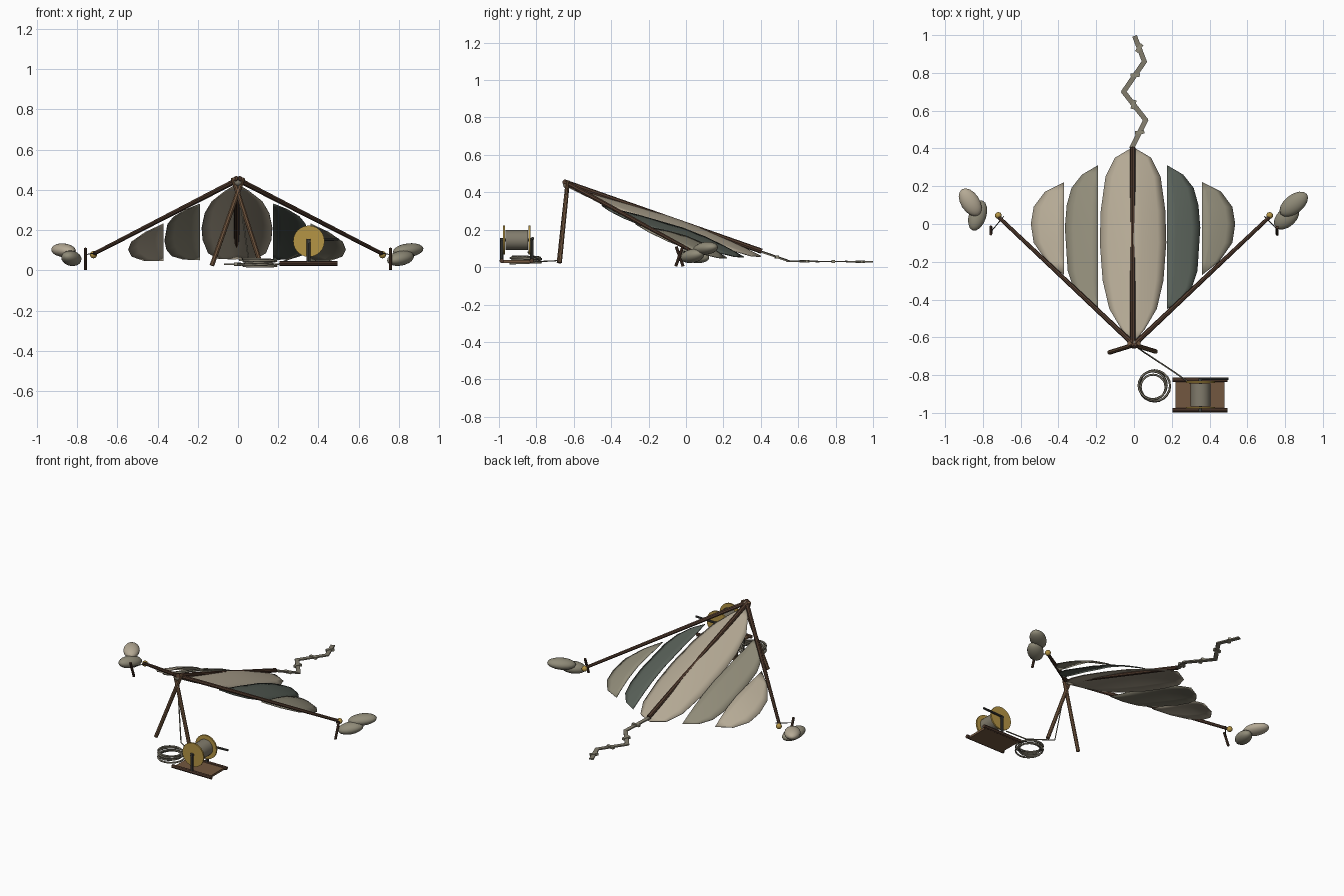
import bpy, bmesh, math
from mathutils import Vector

cube = bpy.data.objects.get("Cube")
if cube:
    bpy.data.objects.remove(cube)


def material(name, *rgb):
    m = bpy.data.materials.new(name)
    m.use_nodes = True
    m.diffuse_color = (*rgb, 1)
    bsdf = next(n for n in m.node_tree.nodes if n.type == 'BSDF_PRINCIPLED')
    bsdf.inputs["Base Color"].default_value = (*rgb, 1)
    return m


BEIGE = material("pale canvas", .46, .40, .30)
GREY = material("grey canvas", .28, .26, .19)
GREEN = material("dark green canvas", .10, .12, .10)
DARK = material("dark wood", .085, .045, .028)
WOOD = material("brown wood", .17, .095, .05)
BRASS = material("brass", .46, .30, .06)
ROPE = material("rope", .22, .20, .15)
IRON = material("dark iron", .05, .05, .045)


def finish(name, bm, mat, angle=35):
    bmesh.ops.recalc_face_normals(bm, faces=bm.faces)
    me = bpy.data.meshes.new(name)
    bm.to_mesh(me)
    bm.free()
    me.materials.append(mat)
    ob = bpy.data.objects.new(name, me)
    bpy.context.collection.objects.link(ob)
    bpy.ops.object.select_all(action='DESELECT')
    ob.select_set(True)
    bpy.context.view_layer.objects.active = ob
    bpy.ops.object.shade_smooth_by_angle(angle=math.radians(angle))
    return ob


def rod(name, a, b, r, mat, r2=None, sides=8):
    a, b = Vector(a), Vector(b)
    bm = bmesh.new()
    bmesh.ops.create_cone(bm, cap_ends=True, segments=sides, radius1=r,
                          radius2=r if r2 is None else r2, depth=(b - a).length)
    ob = finish(name, bm, mat)
    ob.rotation_euler = (b - a).to_track_quat('Z', 'Y').to_euler()
    ob.location = (a + b) / 2
    return ob


def ball(name, loc, size, mat, rot=(0, 0, 0)):
    bm = bmesh.new()
    bmesh.ops.create_uvsphere(bm, u_segments=16, v_segments=10, radius=1)
    ob = finish(name, bm, mat)
    ob.location, ob.scale, ob.rotation_euler = loc, size, rot
    return ob


def box(name, loc, size, mat, turn=0):
    bm = bmesh.new()
    bmesh.ops.create_cube(bm, size=1)
    ob = finish(name, bm, mat)
    ob.location, ob.scale, ob.rotation_euler = loc, size, (0, 0, turn)
    return ob


def line(name, pts, r, mat, cyclic=False):
    cu = bpy.data.curves.new(name, 'CURVE')
    cu.dimensions = '3D'
    cu.bevel_depth, cu.bevel_resolution, cu.use_fill_caps = r, 1, True
    sp = cu.splines.new('POLY')
    sp.points.add(len(pts) - 1)
    for p, co in zip(sp.points, pts):
        p.co = (*co, 1)
    sp.use_cyclic_u = cyclic
    cu.materials.append(mat)
    ob = bpy.data.objects.new(name, cu)
    bpy.context.collection.objects.link(ob)


def sail_height(x, y):
    return .44 - .346 * (y + .64) - .2 * abs(x)


def sail(name, root, profile, sides, mat):
    """Billowed cloth panel: profile lists (y, width) measured from the root edge."""
    bm = bmesh.new()
    y0, y1 = profile[0][0], profile[-1][0]
    cols = 4
    for s in sides:
        rows = []
        for y, w in profile:
            t = (y - y0) / (y1 - y0)
            row = []
            for i in range(cols + 1):
                u = i / cols
                x = root + u * w
                puff = .03 * math.sin(math.pi * t ** 1.3) * (1 - u * u) - .014 * t ** 4
                row.append(bm.verts.new((s * x - .005, y, sail_height(x, y) + puff - .008)))
            rows.append(row)
        for a, b in zip(rows, rows[1:]):
            for i in range(cols):
                bm.faces.new((a[i], a[i + 1], b[i + 1], b[i]))
    bmesh.ops.remove_doubles(bm, verts=bm.verts, dist=.0005)
    ob = finish(name, bm, mat, 30)
    mod = ob.modifiers.new("cloth thickness", 'SOLIDIFY')
    mod.thickness = .005
    mod.offset = 0


# Sail panels
center = [(-.62, .01), (-.56, .06), (-.45, .125), (-.3, .16), (-.1, .175), (.07, .17),
          (.25, .145), (.35, .095), (.4, .01)]
middle = [(-.45, 0), (-.41, .07), (-.34, .13), (-.25, .16), (-.02, .175), (.1, .165),
          (.19, .14), (.26, .085), (.31, 0)]
outer = [(-.27, 0), (-.2, .09), (-.1, .16), (0, .175), (.09, .16), (.17, .1), (.22, 0)]
sail("center_sail", 0, center, (-1, 1), BEIGE)
sail("right_middle_sail", .185, middle, (-1,), GREY)
sail("left_middle_sail", .18, middle, (1,), GREEN)
sail("right_outer_sail", .365, outer, (-1,), BEIGE)
sail("left_outer_sail", .365, outer, (1,), GREY)

# Frame poles and crossed legs
rod("spine_pole", (-.007, -.65, .455), (-.007, .405, .085), .014, DARK)
rod("right_leg", (.025, -.632, .46), (-.13, -.68, .024), .012, WOOD)
rod("left_leg", (-.025, -.632, .46), (.115, -.675, .024), .012, WOOD)
ball("apex_binding", (0, -.635, .44), (.022, .022, .022), ROPE)

# Wing tips: spar, brass knob, stake, tie and floats
for s, side in ((-1, "right"), (1, "left")):
    rod(side + "_spar", (-s * .012, -.65, .457), (s * .715, .035, .083), .014, DARK, .010)
    ball(side + "_knob", (s * .718, .045, .078), (.018, .018, .018), BRASS)
    foot = Vector((s * .758, -.035 - s * .02, .004))
    top = Vector((s * .758, -.035 + s * .018, .11))
    rod(side + "_stake", foot, top, .008, DARK)
    line(side + "_tie", [(s * .69, .04, .09), tuple(foot.lerp(top, .7))], .0025, IRON)
turn = math.radians
ball("right_outer_float", (-.867, .115, .1), (.082, .05, .034), BEIGE, (0, turn(4), turn(-57)))
ball("right_inner_float", (-.828, .045, .06), (.084, .046, .037), GREY, (0, turn(8), turn(72)))
ball("left_outer_float", (.846, .105, .1), (.088, .05, .034), GREY, (0, turn(-6), turn(38)))
ball("left_inner_float", (.808, .035, .06), (.08, .05, .036), GREY, (0, turn(-10), turn(42)))

# Zigzag ribbon tail with knots
path = [Vector(p) for p in ((-.01, .405, .082), (.062, .55, .032), (-.055, .70, .03),
                            (.055, .86, .03), (.005, .99, .028))]
for i, (a, b) in enumerate(zip(path, path[1:])):
    d = b - a
    strip = box(f"tail_strip_{i + 1}", (a + b) / 2, (d.length + .012, .026, .008), ROPE)
    strip.rotation_euler = d.to_track_quat('X', 'Z').to_euler()
    box(f"tail_knot_{i + 1}", a.lerp(b, .55), (.05, .018, .015), GREY,
        math.atan2(d.y, d.x) - 1.0)

# Reel: base, runners, flanges, drum, posts, crank
box("reel_base", (.35, -.905, .03), (.26, .16, .014), WOOD)
for y, place in ((-.985, "front"), (-.825, "back")):
    rod(place + "_runner", (.205, y, .034), (.495, y, .034), .012, DARK)
    rod(place + "_post", (.35, y, .035), (.35, y, .155), .01, IRON)
    inner = y + .012 if y < -.9 else y - .012
    rod(place + "_flange", (.352, inner - .005, .145), (.352, inner + .005, .145),
        .078, BRASS, sides=24)
rod("reel_drum", (.352, -.965, .145), (.352, -.845, .145), .053, ROPE, sides=20)
rod("reel_axle", (.352, -.995, .145), (.352, -.815, .145), .009, IRON)
rod("reel_crank", (.352, -.82, .15), (.5, -.82, .155), .007, IRON)

# Tether and coiled rope
line("tether", [(0, -.64, .43), (.055, -.68, .035), (.2, -.775, .03), (.3, -.845, .08)],
     .004, ROPE)
for k in range(5):
    r = .082 - .008 * (k % 3)
    cx, cy = .103 + .006 * math.cos(k * 2.2), -.858 + .006 * math.sin(k * 2.2)
    ring = [(cx + r * math.cos(j * math.tau / 20), cy + r * math.sin(j * math.tau / 20),
             .022 + k * .008 + .003 * math.sin(j * math.tau / 20 + k)) for j in range(20)]
    line(f"rope_coil_{k + 1}", ring, .0055, ROPE, True)
